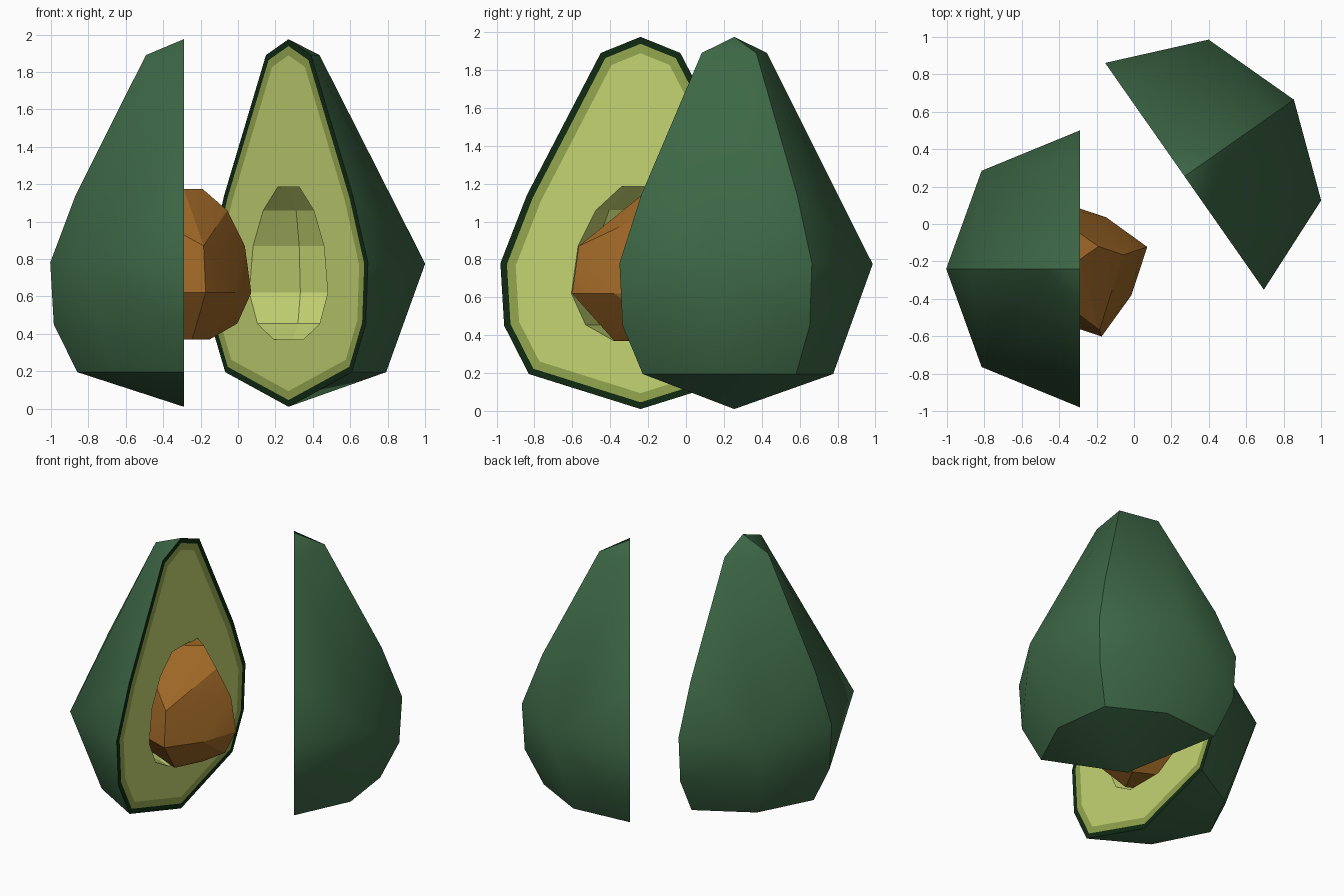
import bpy, bmesh, math

if "Cube" in bpy.data.objects:
    bpy.data.objects.remove(bpy.data.objects["Cube"])


def make_material(name, rgb):
    m = bpy.data.materials.new(name)
    m.use_nodes = True
    m.diffuse_color = (*rgb, 1)
    m.node_tree.nodes["Principled BSDF"].inputs["Base Color"].default_value = (*rgb, 1)
    return m


SKIN, RIND, RIM, FLESH = range(4)
fruit_materials = [
    make_material("green skin", (0.046, 0.135, 0.060)),
    make_material("dark rind", (0.0055, 0.024, 0.006)),
    make_material("olive flesh rim", (0.30, 0.39, 0.08)),
    make_material("pale flesh", (0.56, 0.66, 0.17)),
]
brown = make_material("brown pit", (0.35, 0.138, 0.02))


def column(angle, profile, scale=1.0):
    """Points of a (radius, height) profile turned to one angle."""
    a = math.radians(angle)
    return [(round(r * scale * math.cos(a), 4), round(r * scale * math.sin(a), 4), z)
            for r, z in profile]


def hull(points):
    bm = bmesh.new()
    verts = [bm.verts.new(p) for p in points]
    res = bmesh.ops.convex_hull(bm, input=verts)
    spare = {v for v in res["geom_interior"] + res["geom_unused"]
             if isinstance(v, bmesh.types.BMVert)}
    bmesh.ops.delete(bm, geom=list(spare), context="VERTS")
    bmesh.ops.recalc_face_normals(bm, faces=bm.faces[:])
    return bm


def add_object(name, bm, materials, location=(0, 0, 0), turn=0):
    mesh = bpy.data.meshes.new(name)
    bm.to_mesh(mesh)
    bm.free()
    for m in materials:
        mesh.materials.append(m)
    ob = bpy.data.objects.new(name, mesh)
    bpy.context.collection.objects.link(ob)
    ob.location = location
    ob.rotation_euler.z = math.radians(turn)
    return ob


def activate(ob):
    bpy.ops.object.select_all(action="DESELECT")
    ob.select_set(True)
    bpy.context.view_layer.objects.active = ob


# Profiles: detailed columns alternate with plain ones around the fruit
full = [(0.21, 1.89), (0.60, 1.14), (0.74, 0.78), (0.72, 0.45), (0.59, 0.195)]
plain = [(0.742, 0.775), (0.53, 0.195)]
seed = [(0.10, 1.185), (0.235, 1.06), (0.33, 0.87), (0.365, 0.62), (0.29, 0.455), (0.14, 0.37)]


def fruit_half(name, location, turn):
    points = [(0, 0, 1.975), (0, 0, 0.01)]
    for angle in (90, 270):
        points += column(angle, full)
    points += column(180, full, 0.965)
    for angle in (135, 225):
        points += column(angle, plain)
    bm = hull(points)
    for f in bm.faces:
        f.smooth = True

    # Cut side: one flat face, inset twice for rind and rim
    flat = [f for f in bm.faces if f.normal.x > 0.99]
    cut = bmesh.ops.dissolve_faces(bm, faces=flat)["region"][0]
    cut.smooth = False
    for width, index in ((0.034, RIND), (0.046, RIM)):
        ring = bmesh.ops.inset_region(bm, faces=[cut], thickness=width,
                                      depth=0, use_even_offset=True)
        for f in ring["faces"]:
            f.material_index = index
            f.smooth = False
    cut.material_index = FLESH
    half = add_object(name, bm, fruit_materials, location, turn)

    # Hollow for the pit
    bm = hull([p for k in range(8) for p in column(45 * k, seed)])
    for f in bm.faces:
        f.material_index = FLESH
    cutter = add_object("hollow_cutter", bm, fruit_materials, location, turn)
    cutter.hide_render = True
    activate(half)
    bpy.ops.object.shade_smooth_by_angle(angle=math.radians(32))
    for p in half.data.polygons:
        p.use_smooth = p.material_index == SKIN
    mod = half.modifiers.new("hollow", "BOOLEAN")
    mod.operation = "DIFFERENCE"
    mod.solver = "EXACT"
    mod.object = cutter
    bpy.context.view_layer.update()
    bpy.ops.object.modifier_apply(modifier=mod.name)
    bpy.data.objects.remove(cutter)
    return half


half_location = (-0.29, -0.24, 0)
fruit_half("half_with_pit", half_location, 0)
fruit_half("hollow_half", (0.27, 0.255, 0), -145)

# Pit: uneven faceted stone, its small cap shifted towards the back
points = []
for angle in (18, 108, 198):
    points += column(angle, seed[1:], 1.04)
points += column(288, [seed[2], seed[3], seed[5]], 1.04)
for angle in (63, 153, 243, 333):
    points += column(angle, [(0.31, 0.62)])
points += [(x, y + 0.12, 1.175) for x, y, z in column(0, seed[:1]) + column(90, seed[:1], 0.7)
           + column(180, seed[:1]) + column(270, seed[:1], 0.7)]
pit = add_object("pit", hull(points), [brown], half_location)
activate(pit)
bpy.ops.object.shade_smooth_by_angle(angle=math.radians(20))
